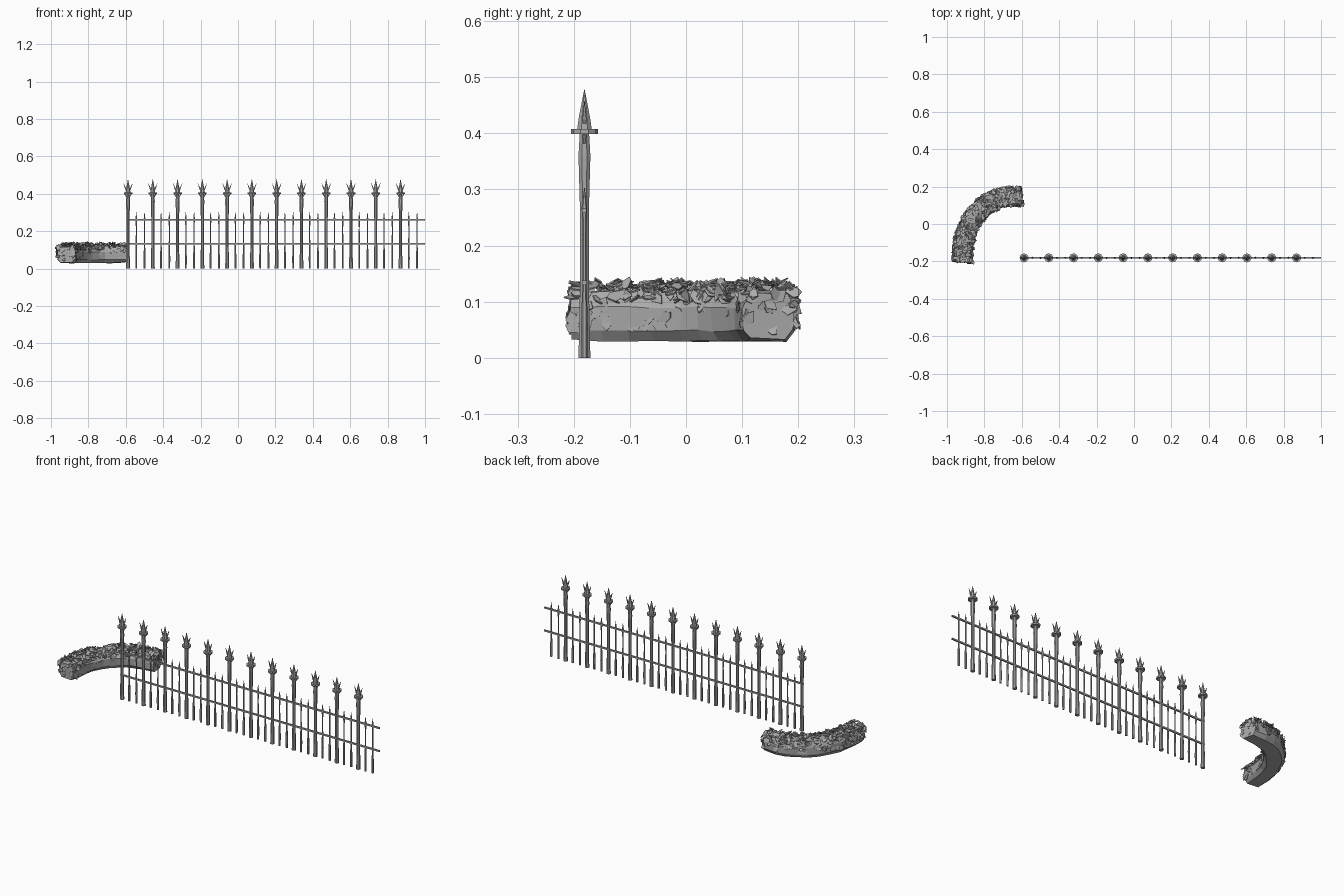
import bpy, bmesh, math, random
from mathutils import Vector, Matrix

if "Cube" in bpy.data.objects:
    bpy.data.objects.remove(bpy.data.objects["Cube"])

random.seed(4)


def material(name, rgb):
    m = bpy.data.materials.new(name)
    m.diffuse_color = (*rgb, 1)
    m.use_nodes = True
    m.node_tree.nodes["Principled BSDF"].inputs["Base Color"].default_value = m.diffuse_color
    return m


grey = material("plain grey", (0.40, 0.40, 0.40))
FY = -0.181  # fence line


def finish(name, bm):
    bmesh.ops.recalc_face_normals(bm, faces=bm.faces)
    me = bpy.data.meshes.new(name)
    bm.to_mesh(me)
    bm.free()
    me.materials.append(grey)
    ob = bpy.data.objects.new(name, me)
    bpy.context.collection.objects.link(ob)
    return ob


def skin(bm, rings):
    """Join rings of points into a capped tube."""
    vs = [[bm.verts.new(p) for p in r] for r in rings]
    n = len(vs[0])
    for a, b in zip(vs, vs[1:]):
        for i in range(n):
            j = (i + 1) % n
            bm.faces.new((a[i], a[j], b[j], b[i]))
    bm.faces.new(vs[0][::-1])
    bm.faces.new(vs[-1])


def lathe(bm, profile, sides, mat=Matrix()):
    rings = []
    for r, z in profile:
        rings.append([mat @ Vector((r * math.cos(2 * math.pi * (i + .5) / sides),
                                    r * math.sin(2 * math.pi * (i + .5) / sides), z))
                      for i in range(sides)])
    skin(bm, rings)


# Tall posts: tapered shaft, collar, spear tip with two side barbs
def post(x):
    bm = bmesh.new()
    at = Matrix.Translation((x, FY, 0))
    lathe(bm, [(.0115, 0), (.0085, .13), (.0085, .26), (.0115, .36), (.009, .40)], 8, at)
    lathe(bm, [(.024, .399), (.024, .408)], 10, at)
    lathe(bm, [(.014, .408), (.0105, .43), (.0005, .478)], 8, at)
    for s in (-1, 1):
        tilt = at @ Matrix.Translation((s * .008, 0, .415)) @ Matrix.Rotation(s * .38, 4, 'Y')
        lathe(bm, [(.003, 0), (.005, .012), (.0005, .046)], 4, tilt)
        low = at @ Matrix.Translation((s * .008, 0, .383)) @ Matrix.Rotation(s * .5, 4, 'Y')
        lathe(bm, [(.003, 0), (.005, .018)], 4, low)
    finish("fence_post", bm)


# Short pickets
def picket(x):
    bm = bmesh.new()
    lathe(bm, [(.0055, 0), (.006, .06), (.0035, .14), (.003, .22), (.005, .268), (.0005, .303)],
          6, Matrix.Translation((x, FY, 0)))
    finish("fence_picket", bm)


STEP = 1.457 / 11
for i in range(12):
    x = -.588 + i * STEP
    post(x)
    picket(x + STEP / 3)
    picket(x + 2 * STEP / 3)

# Two long rails
for z in (.134, .262):
    bm = bmesh.new()
    skin(bm, [[(x, FY + a, z + b) for a, b in ((-.004, -.004), (.004, -.004), (.004, .004), (-.004, .004))]
              for x in (-.597, 1.0)])
    finish("fence_rail", bm)

# Curved hedge body: chamfered section swept along a quarter bend
path = [Vector((x, y, 0)) for x, y in ((-.918, -.20), (-.914, -.12), (-.90, -.05), (-.865, .025),
                                       (-.82, .08), (-.765, .12), (-.70, .143), (-.60, .148))]
section = [(-.035, .03), (.035, .03), (.05, .048), (.052, .09), (.036, .12), (-.036, .12), (-.052, .09), (-.05, .048)]


def frame(t):
    """Point, sideways direction and heading on the path, t from 0 to 1."""
    f = min(t, .9999) * (len(path) - 1)
    i = int(f)
    p = path[i].lerp(path[i + 1], f - i)
    d = (path[min(i + 2, len(path) - 1)] - path[max(i - 1, 0)]).normalized()
    return p, Vector((d.y, -d.x, 0)), d


bm = bmesh.new()
rings = []
for k in range(11):
    p, side, d = frame(k / 10)
    rings.append([p + side * (u + random.uniform(-.003, .003)) + Vector((0, 0, z + random.uniform(-.002, .002)))
                  for u, z in section])
for r in (rings[0], rings[-1]):   # slightly drawn-in ends
    c = sum(r, Vector()) / len(r)
    r[:] = [c + (v - c) * .9 for v in r]
skin(bm, rings)
finish("hedge_body", bm)

# Leaves: thin plates scattered over the hedge
bm = bmesh.new()


def leaf(pos, normal, length, tilt):
    q = normal.normalized().to_track_quat('Z', 'Y').to_matrix().to_4x4()
    m = (Matrix.Translation(pos) @ q @ Matrix.Rotation(random.uniform(0, 6.283), 4, 'Z')
         @ Matrix.Rotation(random.uniform(-tilt, tilt), 4, 'X'))
    w = length * .32
    outline = [(0, -.5 * length), (w, -.2 * length), (w * .8, .3 * length),
               (0, .5 * length), (-w, .1 * length)]
    skin(bm, [[m @ Vector((x, y, z)) for x, y in outline] for z in (-.0012, .0012)])


UP = Vector((0, 0, 1))
for k in range(270):     # crown
    p, side, d = frame(random.random())
    u = random.uniform(-.055, .055)
    z = .129 - max(0, abs(u) - .033) * 1.1 + random.uniform(-.005, .006)
    leaf(p + side * u + UP * z, UP + side * u * 9, random.uniform(.022, .034), .8)
for k in range(110):     # outer and inner flanks, lying almost flat
    s = random.choice((-1, -1, 1))
    p, side, d = frame(random.random())
    leaf(p + side * s * .052 + UP * random.uniform(.06 if s < 0 else .085, .118),
         side * s + UP * .2, random.uniform(.022, .036), .5)
for k in range(26):      # sparse leaves low on the inner flank near the front
    p, side, d = frame(random.uniform(0, .4))
    leaf(p + side * .051 + UP * random.uniform(.05, .09), side, random.uniform(.022, .036), .12)
for t, s in ((0, -1), (1, 1)):   # both ends
    p, side, d = frame(t)
    for k in range(28):
        leaf(p + side * random.uniform(-.05, .05) + d * s * random.uniform(-.004, .006)
             + UP * random.uniform(.045, .125), d * s + UP * .2, random.uniform(.02, .034), .6)
finish("hedge_leaves", bm)
